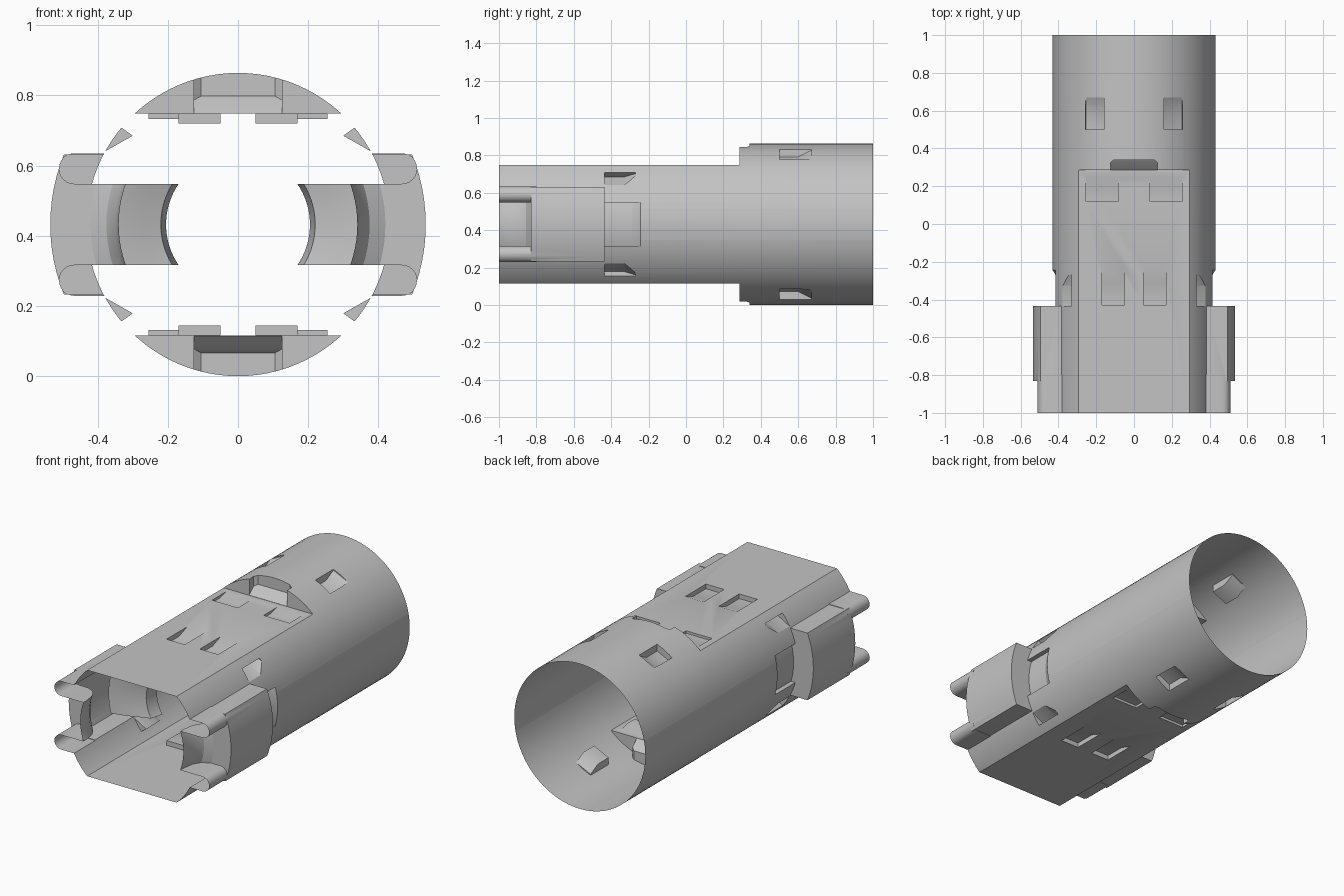
import bpy, bmesh, math

R = 0.432          # tube radius; the axis runs along y at this height
FLAT = 0.316       # height of the flat plates from the axis
SLOT = 0.116       # half height of the side slots
SEG = 96

if "Cube" in bpy.data.objects:
    bpy.data.objects.remove(bpy.data.objects["Cube"], do_unlink=True)

grey = bpy.data.materials.new("plain_grey")
grey.use_nodes = True
grey.diffuse_color = (0.55, 0.55, 0.55, 1)
grey.node_tree.nodes["Principled BSDF"].inputs["Base Color"].default_value = grey.diffuse_color


def finish(name, bm):
    bmesh.ops.recalc_face_normals(bm, faces=bm.faces)
    mesh = bpy.data.meshes.new(name)
    bm.to_mesh(mesh)
    bm.free()
    obj = bpy.data.objects.new(name, mesh)
    bpy.context.collection.objects.link(obj)
    return obj


def loft(name, sections):
    """Solid through (y, [(x, z), ...]) sections, capped at both ends."""
    bm = bmesh.new()
    rings = [[bm.verts.new((x, y, z)) for x, z in pts] for y, pts in sections]
    for a, b in zip(rings, rings[1:]):
        for i in range(len(a)):
            j = (i + 1) % len(a)
            bm.faces.new((a[i], a[j], b[j], b[i]))
    bm.faces.new(rings[0])
    bm.faces.new(rings[-1])
    return finish(name, bm)


def box(name, x0, x1, y0, y1, z0, z1):
    pts = [(x0, z0), (x1, z0), (x1, z1), (x0, z1)]
    return loft(name, [(y0, pts), (y1, pts)])


def circle(r):
    return [(r * math.cos(2 * math.pi * i / SEG), r * math.sin(2 * math.pi * i / SEG))
            for i in range(SEG)]


def ring(name, profile):
    """Closed (radius, y) profile turned around the y axis."""
    bm = bmesh.new()
    rows = [[bm.verts.new((x, y, z)) for x, z in circle(r)] for r, y in profile]
    for k, a in enumerate(rows):
        b = rows[(k + 1) % len(rows)]
        for i in range(SEG):
            j = (i + 1) % SEG
            bm.faces.new((a[i], a[j], b[j], b[i]))
    return finish(name, bm)


def combine(target, other, operation):
    mod = target.modifiers.new("combine", 'BOOLEAN')
    mod.operation = operation
    mod.solver = 'EXACT'
    mod.object = other
    bpy.context.view_layer.objects.active = target
    bpy.ops.object.modifier_apply(modifier=mod.name)
    bpy.data.objects.remove(other, do_unlink=True)


def slab_part(obj, half):
    combine(obj, box("slab", -2, 2, -2, 2, -half, half), 'INTERSECT')
    return obj


def four_ways(pts):
    for sx in (1, -1):
        for sz in (1, -1):
            yield [(sx * x, sz * z) for x, z in pts], sx, sz


def cut_dents(target, pts, y0, y1, y2, push):
    """Pocket with a floor from y0 to y1 and a ramp rising by push up to y2."""
    for p, sx, sz in four_ways(pts):
        raised = [(x + sx * push[0], z + sz * push[1]) for x, z in p]
        combine(target, loft("dent", [(y0, p), (y1, p), (y2, raised)]), 'DIFFERENCE')


# Tube with flat plates above and below the front half
tube = loft("tube_shell", [(-1.05, circle(R)), (1.05, circle(R))])
for s in (1, -1):
    z0, z1 = sorted((s * FLAT, s * 0.6))
    combine(tube, box("plate_cut", -1, 1, -1.2, 0.285, z0, z1), 'DIFFERENCE')

# Flared slot at the front of each side, shallow recess further back
flare = ring("flare", [(0.34, -1.1), (0.34, -0.97), (0.35, -0.9), (0.375, -0.855),
                       (0.42, -0.83), (0.6, -0.83), (0.6, -1.1)])
combine(tube, slab_part(flare, SLOT), 'DIFFERENCE')
recess = ring("recess", [(0.405, -0.5), (0.405, -0.29), (0.42, -0.26), (0.45, -0.22),
                         (0.55, -0.22), (0.55, -0.5)])
combine(tube, slab_part(recess, SLOT), 'DIFFERENCE')

# Raised side blocks
blocks = loft("side_blocks", [(-0.83, circle(0.535)), (-0.435, circle(0.535))])
combine(tube, slab_part(blocks, 0.2), 'UNION')

# Rounded lips reaching forward above and below each slot
nose = 0.0435
lip = [(0.3, SLOT)]
for i in range(13):
    a = math.pi * (i / 12 - 0.5)
    lip.append((0.51 - nose + nose * math.cos(a), SLOT + nose + nose * math.sin(a)))
lip.append((0.3, SLOT + 2 * nose))
for pts, sx, sz in four_ways(lip):
    combine(tube, loft("lip", [(-1.04, pts), (-0.8, pts)]), 'UNION')

# Pockets in the plates
for x0, x1, y0, y1, y2, d in ((0.05, 0.17, -0.43, -0.31, -0.23, 0.028),
                              (0.085, 0.255, 0.12, 0.19, 0.255, 0.015)):
    floor = FLAT - d
    cut_dents(tube, [(x0, floor), (x1, floor), (x1, 0.4), (x0, 0.4)], y0, y1, y2, (0, d + 0.002))

# Diagonal pockets behind the side blocks
cut_dents(tube, [(0.30, 0.253), (0.385, 0.205), (0.45, 0.24), (0.40, 0.325)],
          -0.435, -0.33, -0.27, (0.025, 0.018))

# Pockets on the full round part
cut_dents(tube, [(0.16, 0.36), (0.255, 0.315), (0.265, 0.45), (0.16, 0.45)],
          0.5, 0.6, 0.67, (0, 0.035))

# Notch with a ramp in the middle of each step
for s in (1, -1):
    sections = []
    for y, z, half in ((0.27, 0.317, 0.125), (0.285, 0.317, 0.125),
                       (0.325, 0.355, 0.125), (0.34, 0.366, 0.105)):
        sections.append((y, [(-half, s * z), (half, s * z), (half, s * 0.5), (-half, s * 0.5)]))
    combine(tube, loft("notch", sections), 'DIFFERENCE')

# Open both ends so that only the thin skin remains
bm = bmesh.new()
bm.from_mesh(tube.data)
for end in (-1, 1):
    bmesh.ops.bisect_plane(bm, geom=bm.verts[:] + bm.edges[:] + bm.faces[:],
                           plane_co=(0, end, 0), plane_no=(0, end, 0), clear_outer=True)
bm.to_mesh(tube.data)
bm.free()

# Curved latches inside the tube
latches = slab_part(ring("inner_latches", [(0.42, -0.62), (0.34, -0.6), (0.27, -0.57),
                                           (0.22, -0.55), (0.205, -0.47), (0.39, -0.45)]), SLOT)

for obj in (tube, latches):
    obj.data.materials.clear()
    obj.data.materials.append(grey)
    for poly in obj.data.polygons:
        poly.material_index = 0
    obj.location.z = R
    bpy.ops.object.select_all(action='DESELECT')
    obj.select_set(True)
    bpy.context.view_layer.objects.active = obj
    bpy.ops.object.shade_smooth_by_angle(angle=math.radians(25))
